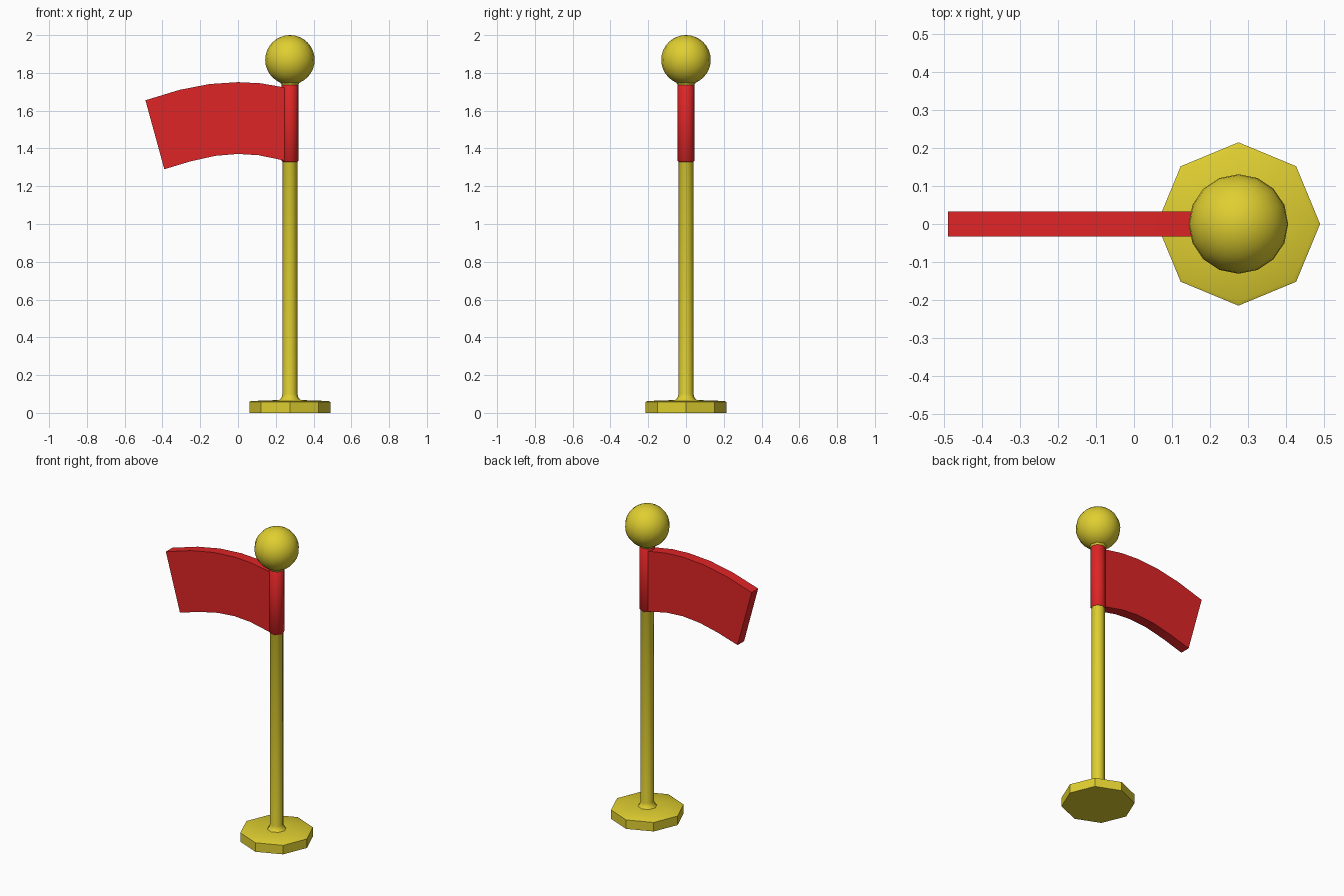
import bpy, bmesh
from math import pi, sin, cos, radians

old = bpy.data.objects.get("Cube")
if old:
    bpy.data.objects.remove(old)

POLE_X = 0.275


def material(name, rgb):
    m = bpy.data.materials.new(name)
    m.use_nodes = True
    m.diffuse_color = (*rgb, 1)
    m.node_tree.nodes["Principled BSDF"].inputs["Base Color"].default_value = (*rgb, 1)
    return m


yellow = material("yellow", (0.74, 0.62, 0.03))
red = material("red", (0.74, 0.018, 0.019))


def finish(name, bm, mat, x=0, angle=40):
    bmesh.ops.recalc_face_normals(bm, faces=bm.faces)
    mesh = bpy.data.meshes.new(name)
    bm.to_mesh(mesh)
    bm.free()
    obj = bpy.data.objects.new(name, mesh)
    bpy.context.collection.objects.link(obj)
    obj.location.x = x
    mesh.materials.append(mat)
    bpy.ops.object.select_all(action="DESELECT")
    obj.select_set(True)
    bpy.context.view_layer.objects.active = obj
    bpy.ops.object.shade_smooth_by_angle(angle=radians(angle))
    return obj


def lathe(name, profile, sides, mat, angle):
    """Turn a (radius, z) profile into a closed solid around the pole axis."""
    bm = bmesh.new()
    rings = [[bm.verts.new((r * cos(2 * pi * i / sides), r * sin(2 * pi * i / sides), z))
              for i in range(sides)] for r, z in profile]
    for low, high in zip(rings, rings[1:]):
        for i in range(sides):
            j = (i + 1) % sides
            bm.faces.new((low[i], low[j], high[j], high[i]))
    bm.faces.new(rings[0][::-1])
    bm.faces.new(rings[-1])
    return finish(name, bm, mat, POLE_X, angle)


# Octagonal foot, with a slightly raised top
lathe("base", [(0.215, 0), (0.215, 0.058), (0.205, 0.063), (0.06, 0.068)], 8, yellow, 30)

# Pole with a flared foot and a small flare under the ball
lathe("pole", [(0.065, 0.06), (0.052, 0.072), (0.043, 0.085), (0.04, 0.1),
               (0.04, 1.73), (0.055, 1.755)], 8, yellow, 50)

# Cloth sleeve around the pole
lathe("flag_sleeve", [(0.039, 1.328), (0.045, 1.334), (0.045, 1.735), (0.039, 1.741)],
      8, red, 50)

# Ball on top
bm = bmesh.new()
bmesh.ops.create_uvsphere(bm, u_segments=16, v_segments=16, radius=0.131)
bmesh.ops.translate(bm, verts=bm.verts, vec=(0, 0, 1.869))
finish("ball", bm, yellow, POLE_X)

# Curved flag: upper and lower edges, given thickness
top = [(-0.49, 1.655), (-0.31, 1.71), (-0.15, 1.741), (0, 1.751), (0.12, 1.745), (0.275, 1.718)]
low = [(-0.39, 1.29), (-0.25, 1.332), (-0.12, 1.361), (0, 1.371), (0.11, 1.364), (0.275, 1.33)]
bm = bmesh.new()
loops = [[[bm.verts.new((x, y, z)) for x, z in edge] for edge in (top, low)]
         for y in (-0.033, 0.033)]
(ft, fl), (bt, bl) = loops
for a, b in ((ft, fl), (fl, bl), (bl, bt), (bt, ft)):
    for i in range(len(top) - 1):
        bm.faces.new((a[i], a[i + 1], b[i + 1], b[i]))
for i in (0, -1):
    bm.faces.new((ft[i], fl[i], bl[i], bt[i]))
finish("flag", bm, red)
